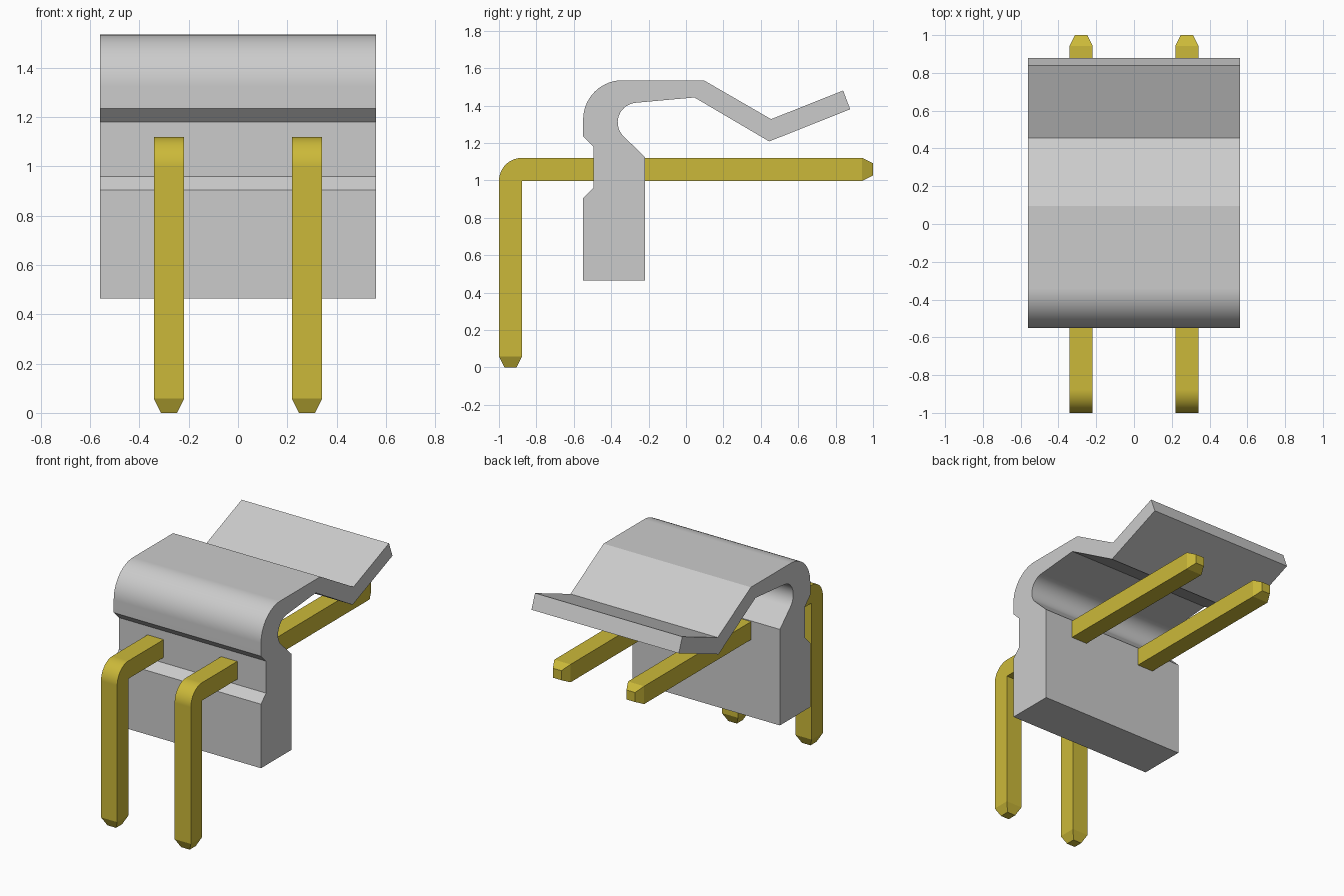
import bpy, bmesh, math
from mathutils import Vector

cube = bpy.data.objects.get("Cube")
if cube:
    bpy.data.objects.remove(cube, do_unlink=True)


def material(name, rgb):
    m = bpy.data.materials.new(name)
    m.use_nodes = True
    m.diffuse_color = (*rgb, 1)
    bsdf = m.node_tree.nodes["Principled BSDF"]
    bsdf.inputs["Base Color"].default_value = (*rgb, 1)
    bsdf.inputs["Roughness"].default_value = 0.5
    return m


def arc(cy, cz, r, start, end, steps=14):
    """Points of an arc in the side plane, angles in degrees."""
    angles = [math.radians(start + (end - start) * i / steps) for i in range(steps + 1)]
    return [(cy + r * math.cos(a), cz + r * math.sin(a)) for a in angles]


def extrude_profile(profile, half_width):
    """Extrude a side profile (y, z) across x, centred on zero."""
    bm = bmesh.new()
    face = bm.faces.new([bm.verts.new((-half_width, y, z)) for y, z in profile])
    ext = bmesh.ops.extrude_face_region(bm, geom=[face])
    moved = [v for v in ext["geom"] if isinstance(v, bmesh.types.BMVert)]
    bmesh.ops.translate(bm, verts=moved, vec=(2 * half_width, 0, 0))
    bmesh.ops.recalc_face_normals(bm, faces=bm.faces)
    return bm


def taper_end(bm, direction, length, scale):
    """Extrude the outermost face along a direction into a tapered tip."""
    d = Vector(direction)
    face = max(bm.faces, key=lambda f: f.calc_center_median().dot(d))
    centre = face.calc_center_median()
    ext = bmesh.ops.extrude_face_region(bm, geom=[face])
    bmesh.ops.delete(bm, geom=[face], context='FACES_ONLY')
    for v in ext["geom"]:
        if isinstance(v, bmesh.types.BMVert):
            v.co = centre + (v.co - centre) * scale + d * length
    bmesh.ops.recalc_face_normals(bm, faces=bm.faces)


def finish(bm, name, mat, x=0):
    mesh = bpy.data.meshes.new(name)
    bm.to_mesh(mesh)
    bm.free()
    mesh.materials.append(mat)
    ob = bpy.data.objects.new(name, mesh)
    ob.location.x = x
    bpy.context.collection.objects.link(ob)
    bpy.ops.object.select_all(action='DESELECT')
    ob.select_set(True)
    bpy.context.view_layer.objects.active = ob
    bpy.ops.object.shade_smooth_by_angle(angle=math.radians(18))
    # Keep the flat faces flat beside the rounded bends
    wn = ob.modifiers.new("flat_faces", 'WEIGHTED_NORMAL')
    wn.keep_sharp = True


grey = material("grey_plastic", (0.6, 0.6, 0.6))
gold = material("gold_metal", (0.6, 0.485, 0.041))

# Housing block with front groove and curved latch
housing = [(-0.55, 0.465), (-0.22, 0.465), (-0.22, 1.125)]
housing += arc(-0.26, 1.31, 0.105, 225, 95)[::1]
housing += [(0.045, 1.443), (0.445, 1.208), (0.878, 1.38), (0.84, 1.48),
            (0.455, 1.327), (0.095, 1.535)]
housing += arc(-0.34, 1.325, 0.21, 90, 180)
housing += [(-0.55, 1.235), (-0.495, 1.18), (-0.495, 0.96), (-0.55, 0.905)]
finish(extrude_profile(housing, 0.56), "latch_housing", grey)

# Bent square pins with tapered tips
T, TIP = 0.123, 0.058
pin = [(-1, TIP), (T - 1, TIP), (T - 1, 0.997), (1 - TIP, 0.997), (1 - TIP, 0.997 + T)]
pin += arc(T - 1, 0.997, T, 90, 180)
for side, x in (("left", 0.28), ("right", -0.28)):
    bm = extrude_profile(pin, T / 2)
    taper_end(bm, (0, 0, -1), TIP, 0.53)
    taper_end(bm, (0, 1, 0), TIP, 0.53)
    finish(bm, side + "_pin", gold, x)
